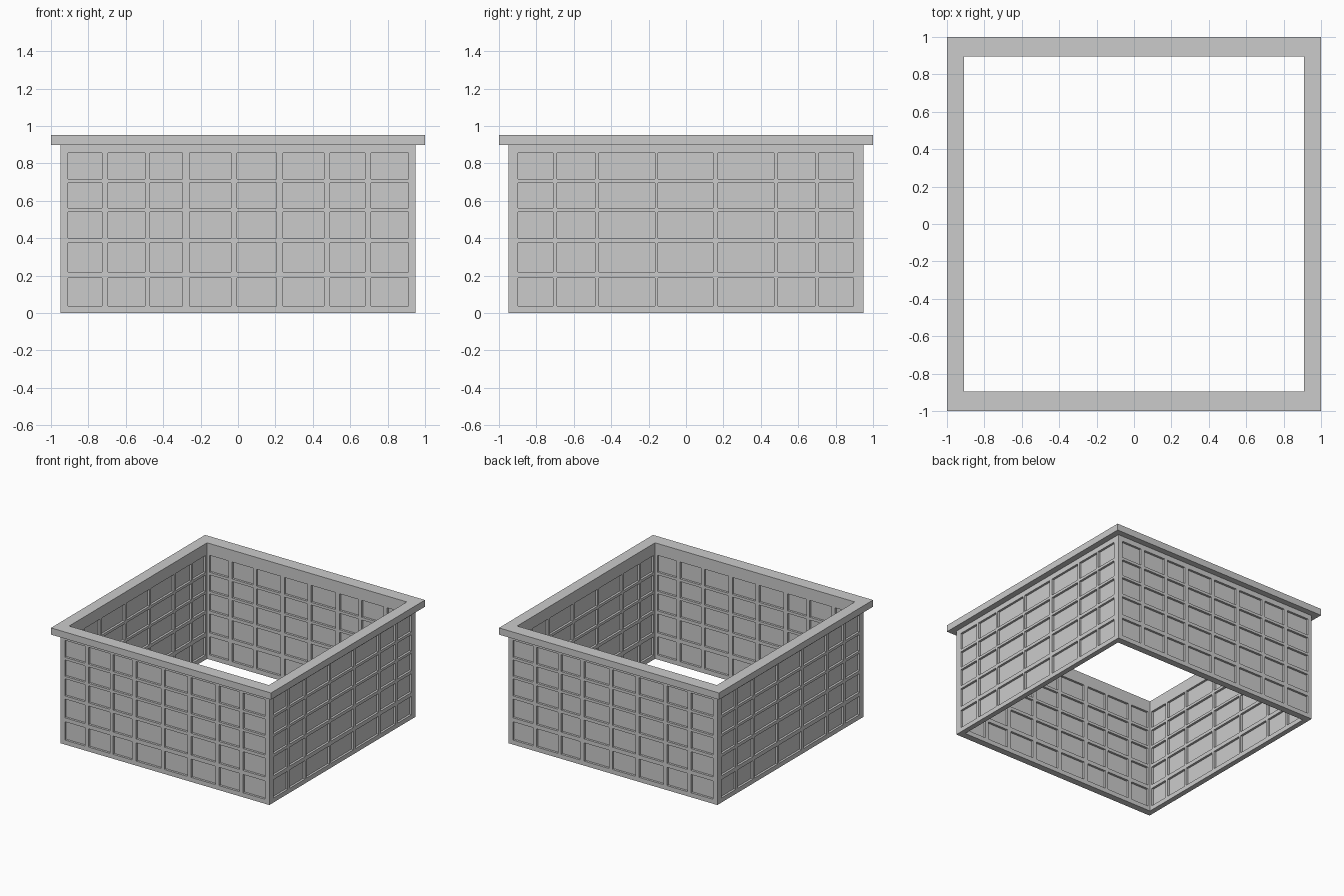
import bpy, bmesh
from math import pi
from mathutils import Matrix, Vector

if "Cube" in bpy.data.objects:
    bpy.data.objects.remove(bpy.data.objects["Cube"])

OUT = 0.95                      # outer wall face
IN_X, IN_Y = 0.908, 0.895       # inner wall faces
WALL_TOP, TOP = 0.898, 0.953
DEPTH = 0.018                   # panel recess

# Panel spans: rows, columns of the front/back walls, columns of the side walls
ROWS = [(.037, .187), (.22, .374), (.40, .54), (.561, .695), (.717, .856)]
FRONT = [(-.909, -.727), (-.695, -.497), (-.47, -.297), (-.26, -.037),
         (-.005, .206), (.24, .46), (.492, .68), (.711, .912)]
SIDE = [(-.898, -.711), (-.69, -.487), (-.465, -.166), (-.15, .144),
        (.171, .47), (.492, .69), (.711, .896)]


def finish(name, bm):
    mesh = bpy.data.meshes.new(name)
    bm.to_mesh(mesh)
    bm.free()
    obj = bpy.data.objects.new(name, mesh)
    bpy.context.collection.objects.link(obj)
    return obj


def panel_face(bm, dist, half, cols, inward):
    """Gridded sheet at y = -dist whose panel cells are pushed into the wall."""
    cols = [(max(a, -half + .02), min(b, half - .02)) for a, b in cols]
    xs = [-half] + [v for c in cols for v in c] + [half]
    zs = [0] + [v for r in ROWS for v in r] + [WALL_TOP]
    grid = [[bm.verts.new((x, -dist, z)) for x in xs] for z in zs]
    panels = []
    for j in range(len(zs) - 1):
        for i in range(len(xs) - 1):
            quad = [grid[j][i], grid[j][i + 1], grid[j + 1][i + 1], grid[j + 1][i]]
            f = bm.faces.new(quad if inward > 0 else quad[::-1])
            if i % 2 and j % 2:
                panels.append(f)
    pushed = bmesh.ops.extrude_discrete_faces(bm, faces=panels)["faces"]
    for f in pushed:
        bmesh.ops.translate(bm, verts=f.verts, vec=Vector((0, inward * DEPTH, 0)))


def wall(name, inner_dist, inner_half, cols, angle):
    bm = bmesh.new()
    panel_face(bm, OUT, OUT, cols, 1)
    panel_face(bm, inner_dist, inner_half, cols, -1)
    # mitred bottom edge
    bm.faces.new([bm.verts.new(p) for p in (
        (-OUT, -OUT, 0), (-inner_half, -inner_dist, 0),
        (inner_half, -inner_dist, 0), (OUT, -OUT, 0))])
    bm.transform(Matrix.Rotation(angle, 4, 'Z'))
    finish(name, bm)


# Four panelled walls
wall("front_wall", IN_Y, IN_X, FRONT, 0)
wall("right_wall", IN_X, IN_Y, SIDE, pi / 2)
wall("back_wall", IN_Y, IN_X, FRONT, pi)
wall("left_wall", IN_X, IN_Y, SIDE, -pi / 2)

# Top rim: rectangular section swept around the opening
bm = bmesh.new()
section = [(1, 1, WALL_TOP), (1, 1, TOP), (IN_X, IN_Y, TOP), (IN_X, IN_Y, WALL_TOP)]
corners = [(-1, -1), (1, -1), (1, 1), (-1, 1)]
rings = [[bm.verts.new((sx * x, sy * y, z)) for x, y, z in section] for sx, sy in corners]
for c in range(4):
    a, b = rings[c], rings[(c + 1) % 4]
    for k in range(4):
        n = (k + 1) % 4
        bm.faces.new((a[k], b[k], b[n], a[n]))
bmesh.ops.recalc_face_normals(bm, faces=bm.faces)
finish("top_rim", bm)
